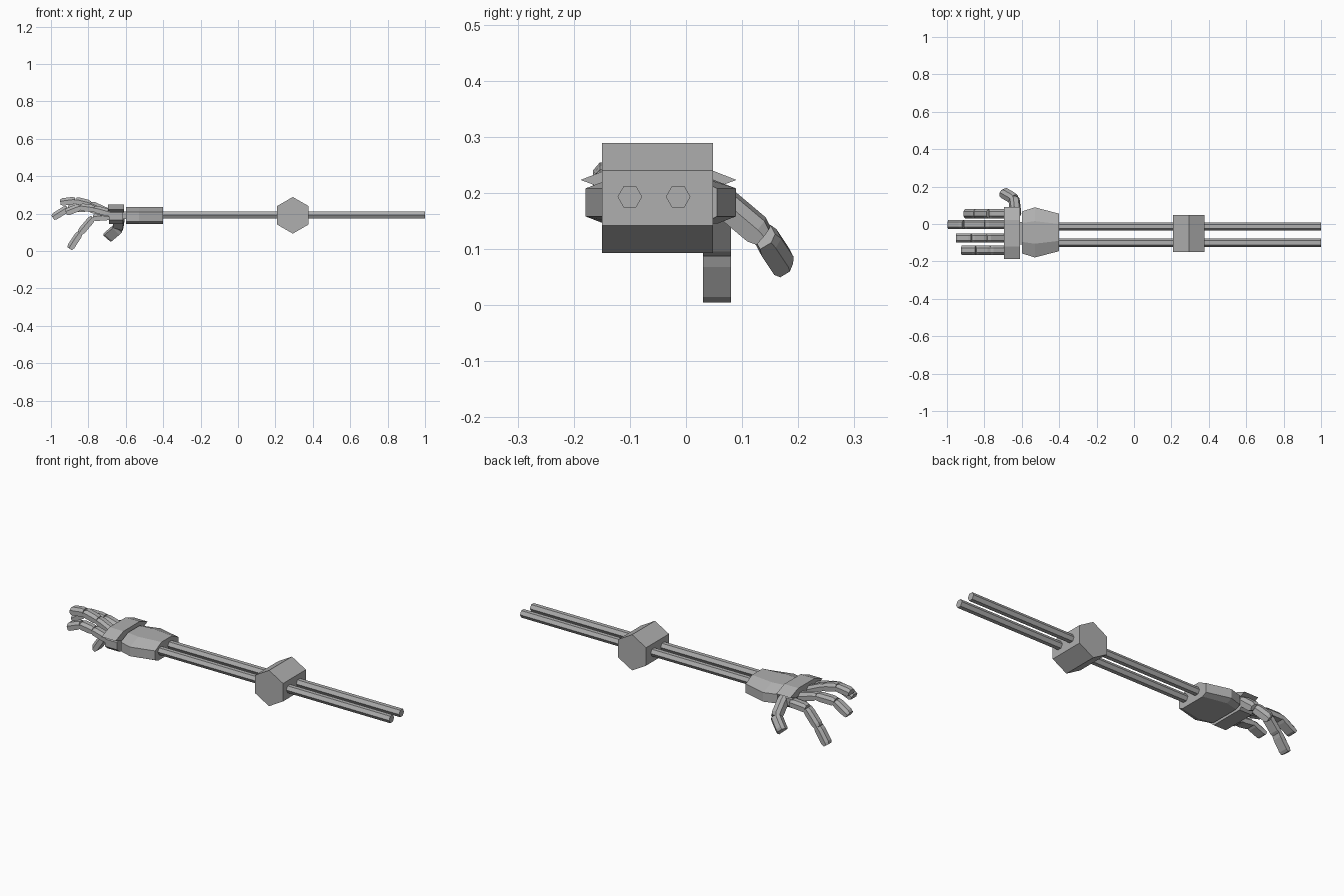
import bpy, bmesh, math
from mathutils import Vector

cube = bpy.data.objects.get("Cube")
if cube:
    bpy.data.objects.remove(cube, do_unlink=True)

grey = bpy.data.materials.new("matte grey")
grey.use_nodes = True
grey.diffuse_color = (0.43, 0.43, 0.43, 1)
grey.node_tree.nodes["Principled BSDF"].inputs["Base Color"].default_value = (0.43, 0.43, 0.43, 1)


def finish(name, bm):
    bmesh.ops.recalc_face_normals(bm, faces=bm.faces)
    mesh = bpy.data.meshes.new(name)
    bm.to_mesh(mesh)
    bm.free()
    mesh.materials.append(grey)
    obj = bpy.data.objects.new(name, mesh)
    bpy.context.collection.objects.link(obj)
    return obj


def add_loft(bm, rings):
    """Bridge matching rings of points and cap both ends."""
    loops = [[bm.verts.new(p) for p in ring] for ring in rings]
    n = len(loops[0])
    for a, b in zip(loops, loops[1:]):
        for i in range(n):
            j = (i + 1) % n
            bm.faces.new((a[i], a[j], b[j], b[i]))
    bm.faces.new(loops[0][::-1])
    bm.faces.new(loops[-1])


def loft(name, rings):
    bm = bmesh.new()
    add_loft(bm, rings)
    return finish(name, bm)


def hexagon(radius, start):
    return [(radius * math.cos(math.radians(start + 60 * k)),
             radius * math.sin(math.radians(start + 60 * k))) for k in range(6)]


# Twin forearm and upper arm rods
for name, y in (("front_rod", -0.1), ("back_rod", -0.014)):
    loft(name, [[(x, y + a, 0.193 + b) for a, b in hexagon(0.022, 0)] for x in (-0.42, 1)])

# Elbow hub
loft("elbow_hub", [[(0.293 + a, y, 0.191 + b) for a, b in hexagon(0.098, 30)]
                   for y in (-0.15, 0.048)])


# Wrist: chamfered block, widest near the hand
def wrist_ring(x, w):
    half = [(w, 0.158), (w, 0.208), (w * 0.45, 0.236)]
    right = [(w * 0.75, 0.145)] + half
    return [(x, -0.045 + y, z) for y, z in right] + \
           [(x, -0.045 - y, z) for y, z in reversed(right)]


loft("wrist", [wrist_ring(-0.6, 0.112), wrist_ring(-0.53, 0.134), wrist_ring(-0.4, 0.1)])


# Palm block and overhanging knuckle guard
def mirrored_bar(name, half, x0, x1):
    ring = half + [(-y, z) for y, z in reversed(half)]
    return loft(name, [[(x, -0.049 + y, z) for y, z in ring] for x in (x0, x1)])


mirrored_bar("palm", [(0.095, 0.145), (0.118, 0.165), (0.118, 0.205), (0.09, 0.222)], -0.69, -0.615)
mirrored_bar("wrist_joint", [(0.06, 0.17), (0.06, 0.21)], -0.63, -0.58)
mirrored_bar("knuckle_guard", [(0.09, 0.205), (0.139, 0.223), (0.07, 0.25)], -0.695, -0.61)


# Jointed digits: one tapered, chamfered block per bone
def digit(name, points, side, width, depth):
    bm = bmesh.new()
    points = [Vector(p) for p in points]
    for a, b in zip(points, points[1:]):
        along = (b - a).normalized()
        across = (Vector(side) - along * along.dot(Vector(side))).normalized()
        back = along.cross(across)
        if back.z < 0:
            back.negate()
        section = [(-1, -0.9), (1, -0.9), (1, 0.3), (0.5, 1), (-0.5, 1), (-1, 0.3)]
        rings = []
        for t, s in ((0, 0.8), (0.2, 1), (0.85, 1), (1, 0.7)):
            c = a.lerp(b, t)
            rings.append([c + across * u * width + back * v * depth * s for u, v in section])
        add_loft(bm, rings)
    return finish(name, bm)


fingers = {
    "index_finger": (0.055, [(-0.68, 0.185), (-0.775, 0.178), (-0.845, 0.095), (-0.9, 0.012)]),
    "middle_finger": (-0.003, [(-0.68, 0.195), (-0.80, 0.228), (-0.91, 0.228), (-0.99, 0.178)]),
    "ring_finger": (-0.075, [(-0.68, 0.2), (-0.79, 0.25), (-0.87, 0.27), (-0.95, 0.26)]),
    "little_finger": (-0.141, [(-0.68, 0.2), (-0.77, 0.225), (-0.845, 0.235), (-0.92, 0.205)]),
}
for name, (y, path) in fingers.items():
    digit(name, [(x, y, z) for x, z in path], (0, 1, 0), 0.025, 0.021)

digit("thumb", [(-0.63, 0.055, 0.195), (-0.64, 0.138, 0.125), (-0.7, 0.172, 0.074)],
      (1, 0.3, -0.6), 0.027, 0.024)
